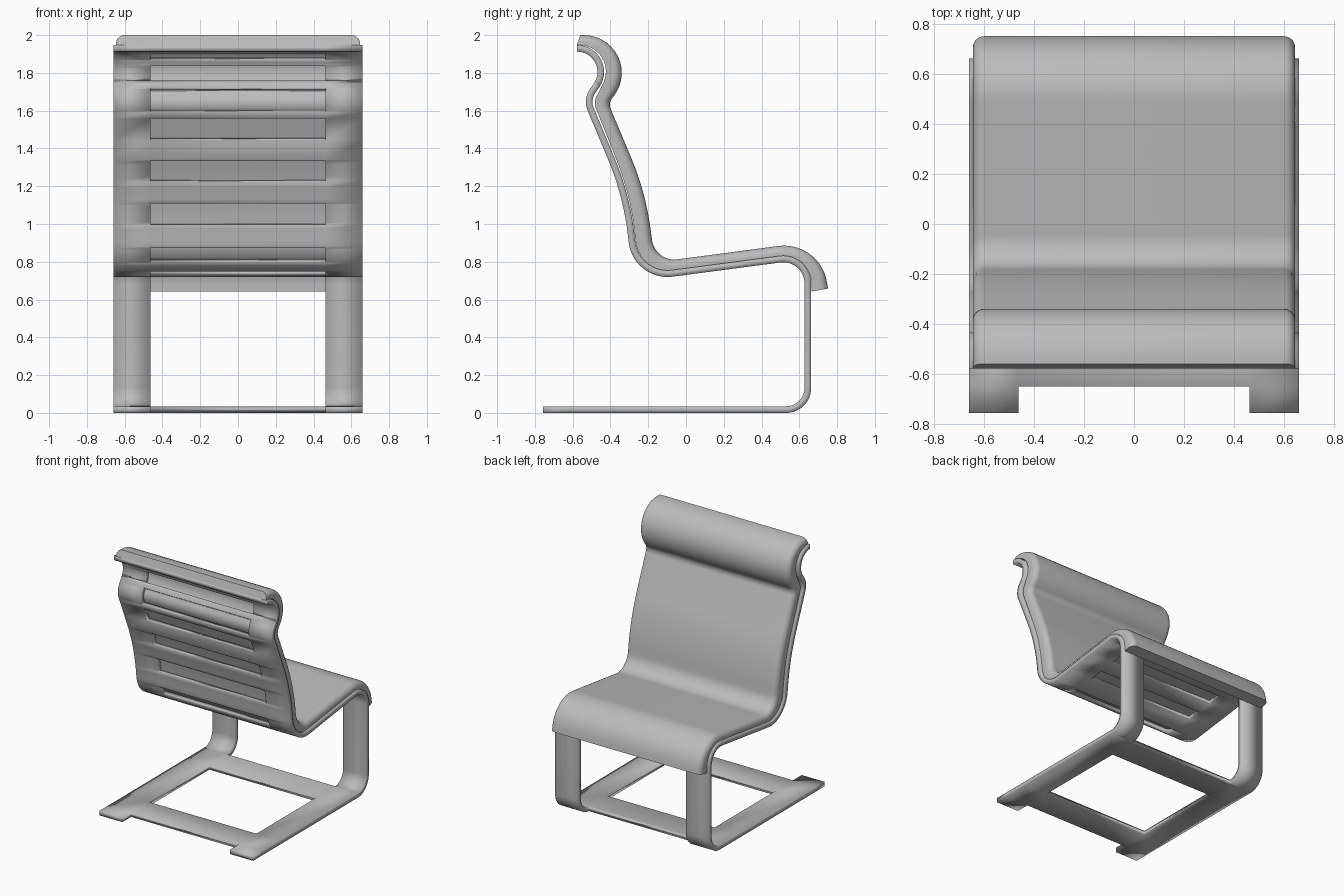
import bpy, bmesh, math
from mathutils import Vector

cube = bpy.data.objects.get("Cube")
if cube:
    bpy.data.objects.remove(cube, do_unlink=True)

grey = bpy.data.materials.new("plain grey")
grey.use_nodes = True
colour = (0.5, 0.5, 0.5, 1)
grey.diffuse_color = colour
grey.node_tree.nodes["Principled BSDF"].inputs["Base Color"].default_value = colour


def rounded_path(start, corners, end, steps=14):
    """Side profile (y, z): straight runs joined by arcs; corners are (y, z, radius)."""
    knots = [Vector(start)] + [Vector(c[:2]) for c in corners] + [Vector(end)]
    path = [knots[0]]
    for i, (_, _, r) in enumerate(corners, 1):
        a = (knots[i - 1] - knots[i]).normalized()
        b = (knots[i + 1] - knots[i]).normalized()
        half = a.angle(b) / 2
        centre = knots[i] + (a + b).normalized() * r / math.sin(half)
        v0 = knots[i] + a * r / math.tan(half) - centre
        v1 = knots[i] + b * r / math.tan(half) - centre
        sweep = v0.angle(v1)
        for k in range(steps + 1):
            t = k / steps
            path.append(centre + (v0 * math.sin((1 - t) * sweep)
                                  + v1 * math.sin(t * sweep)) / math.sin(sweep))
    return path + [knots[-1]]


def make_object(name, bm):
    bmesh.ops.recalc_face_normals(bm, faces=bm.faces[:])
    mesh = bpy.data.meshes.new(name)
    bm.to_mesh(mesh)
    bm.free()
    mesh.materials.append(grey)
    obj = bpy.data.objects.new(name, mesh)
    bpy.context.collection.objects.link(obj)
    return obj


def smooth(obj):
    bpy.ops.object.select_all(action='DESELECT')
    obj.select_set(True)
    bpy.context.view_layer.objects.active = obj
    bpy.ops.object.shade_smooth_by_angle(angle=math.radians(32))


# Bent sheet frame: base, legs, seat and back along one profile
path = rounded_path((-0.757, 0.0175),
                    [(0.645, 0.0175, 0.115), (0.645, 0.833, 0.13),
                     (-0.268, 0.713, 0.19), (-0.309, 1.14, 1.5),
                     (-0.526, 1.658, 0.1), (-0.338, 1.93, 0.125)],
                    (-0.578, 1.93))
lengths = [0.0]
for p, q in zip(path, path[1:]):
    lengths.append(lengths[-1] + (q - p).length)


def point_at(s):
    for i in range(len(path) - 1):
        if s <= lengths[i + 1]:
            return path[i].lerp(path[i + 1], (s - lengths[i]) / (lengths[i + 1] - lengths[i]))
    return path[-1]


samples = [lengths[-1] * k / 3000 for k in range(3001)]
sample_points = [point_at(s) for s in samples]


def station(p):
    p = Vector(p)
    return min(zip(samples, sample_points), key=lambda sp: (sp[1] - p).length)[0]


# Openings in the middle strip, each from one profile point to another
openings = [((-0.757, 0.017), (-0.65, 0.017)), ((-0.435, 0.017), (0.31, 0.017)),
            ((0.53, 0.017), (0.50, 0.814)),
            ((0.41, 0.80), (0.30, 0.79)), ((0.18, 0.77), (0.07, 0.76)),
            ((-0.09, 0.735), (-0.20, 0.755)), ((-0.25, 0.80), (-0.285, 0.875)),
            ((-0.295, 1.0), (-0.31, 1.115)), ((-0.35, 1.23), (-0.39, 1.34)),
            ((-0.44, 1.45), (-0.485, 1.565)), ((-0.50, 1.60), (-0.49, 1.715)),
            ((-0.465, 1.75), (-0.46, 1.84)), ((-0.48, 1.87), (-0.53, 1.915))]
cuts = [(station(a), station(b)) for a, b in openings]
stations = sorted(lengths + [s for c in cuts for s in c])
stations = [s for i, s in enumerate(stations) if i == 0 or s - stations[i - 1] > 1e-4]
bm = bmesh.new()
rows = []
for s in stations:
    p = point_at(s)
    rows.append([bm.verts.new((x, p.x, p.y)) for x in (-0.66, -0.463, 0.463, 0.66)])
for i in range(len(rows) - 1):
    mid = (stations[i] + stations[i + 1]) / 2
    for col in range(3):
        if col == 1 and any(a < mid < b for a, b in cuts):
            continue
        bm.faces.new((rows[i][col], rows[i][col + 1], rows[i + 1][col + 1], rows[i + 1][col]))
bmesh.ops.delete(bm, geom=[v for v in bm.verts if not v.link_faces], context='VERTS')
frame = make_object("bent_frame", bm)
solid = frame.modifiers.new("thickness", 'SOLIDIFY')
solid.thickness = 0.035
solid.offset = 0
smooth(frame)

# Cushion: back profile against the frame and front profile facing the sitter
back = rounded_path((0.665, 0.643),
                    [(0.664, 0.853, 0.15), (-0.249, 0.733, 0.17), (-0.291, 1.145, 1.5),
                     (-0.49, 1.645, 0.08), (-0.335, 1.947, 0.14)], (-0.578, 1.947))
front = rounded_path((0.752, 0.658),
                     [(0.708, 0.9125, 0.23), (-0.165, 0.797, 0.12), (-0.212, 1.165, 1.5),
                      (-0.412, 1.641, 0.057), (-0.113, 2.0, 0.20)], (-0.56, 2.0))
half_width, edge = 0.645, 0.045
bm = bmesh.new()
rings = []
for p, q in zip(back, front):
    inward = (p - q).normalized()
    # Rounded long edge on the sitter's side, mirrored for the other half
    side = [(half_width, p)]
    for k in range(9):
        a = math.pi / 2 * (1 - k / 8)
        side.append((half_width - edge + edge * math.sin(a),
                     q + inward * edge * (1 - math.cos(a))))
    section = side + [(-x, v) for x, v in reversed(side)]
    rings.append([bm.verts.new((x, v.x, v.y)) for x, v in section])
count = len(rings[0])
for r0, r1 in zip(rings, rings[1:]):
    for j in range(count):
        k = (j + 1) % count
        bm.faces.new((r0[j], r0[k], r1[k], r1[j]))
bm.faces.new(rings[0])
bm.faces.new(rings[-1])
smooth(make_object("cushion", bm))
